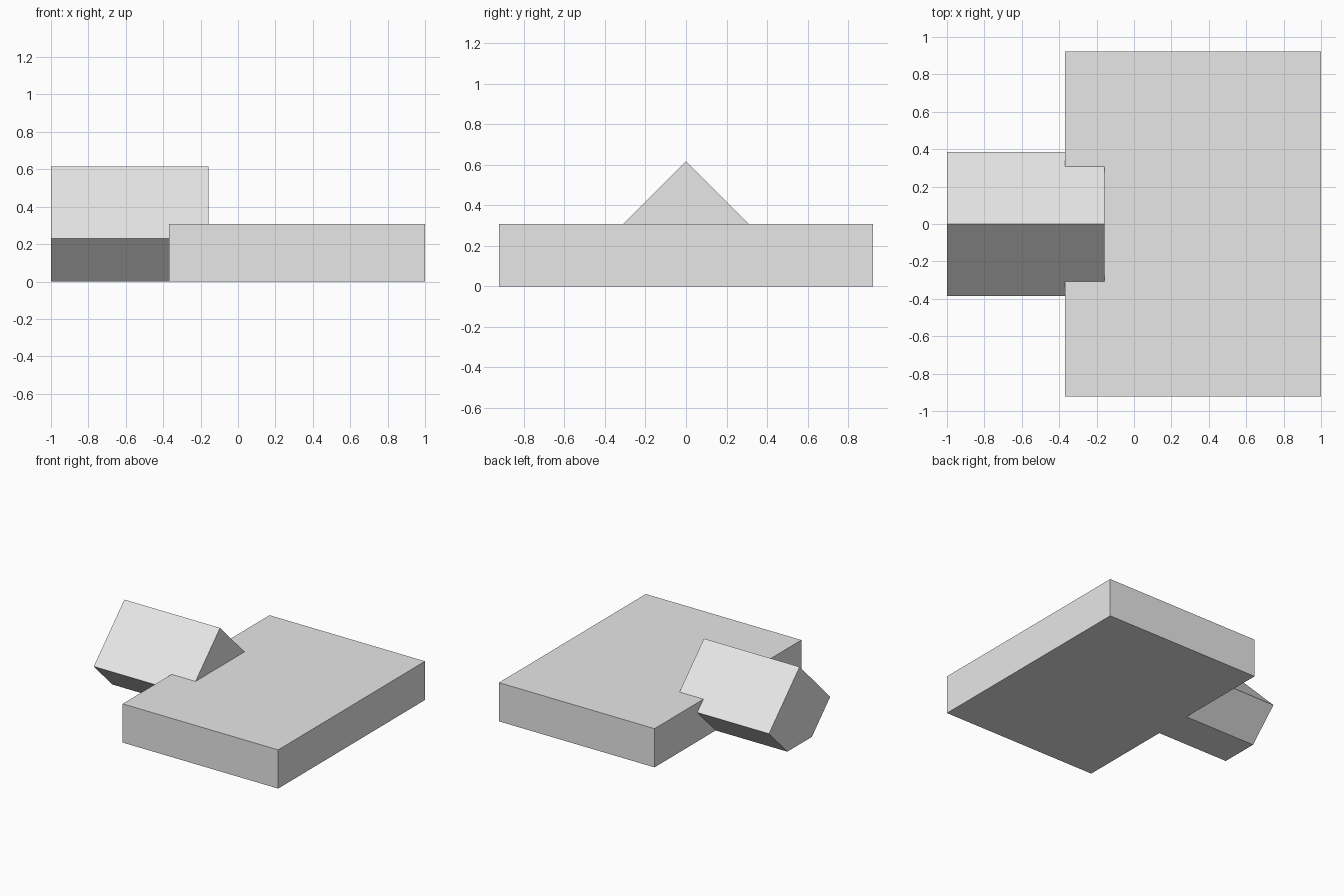
import bpy
import bmesh

default_cube = bpy.data.objects.get("Cube")
if default_cube:
    bpy.data.objects.remove(default_cube, do_unlink=True)

grey = bpy.data.materials.new("plain_grey")
grey.use_nodes = True
colour = (0.8, 0.8, 0.8, 1.0)
grey.diffuse_color = colour
grey.node_tree.nodes["Principled BSDF"].inputs["Base Color"].default_value = colour


def extrude_along_x(name, profile, x_start, x_end):
    """Sweep a closed (y, z) profile from x_start to x_end."""
    bm = bmesh.new()
    face = bm.faces.new([bm.verts.new((x_start, y, z)) for y, z in profile])
    swept = bmesh.ops.extrude_face_region(bm, geom=[face])["geom"]
    moved = [v for v in swept if isinstance(v, bmesh.types.BMVert)]
    bmesh.ops.translate(bm, verts=moved, vec=(x_end - x_start, 0, 0))
    bmesh.ops.recalc_face_normals(bm, faces=bm.faces)
    mesh = bpy.data.meshes.new(name)
    bm.to_mesh(mesh)
    bm.free()
    mesh.materials.append(grey)
    obj = bpy.data.objects.new(name, mesh)
    bpy.context.collection.objects.link(obj)
    return obj


# Wide flat slab
half_width, slab_height = 0.923, 0.308
extrude_along_x("base_slab", [(-half_width, 0), (half_width, 0),
                              (half_width, slab_height), (-half_width, slab_height)],
                -0.369, 1.0)

# Square bar turned on its edge, with its lower corner cut flat at the ground
half_diagonal, centre_height = 0.385, 0.231
foot = half_diagonal - centre_height
extrude_along_x("ridged_bar", [(-foot, 0), (foot, 0), (half_diagonal, centre_height),
                               (0, centre_height + half_diagonal),
                               (-half_diagonal, centre_height)],
                -1.0, -0.158)
